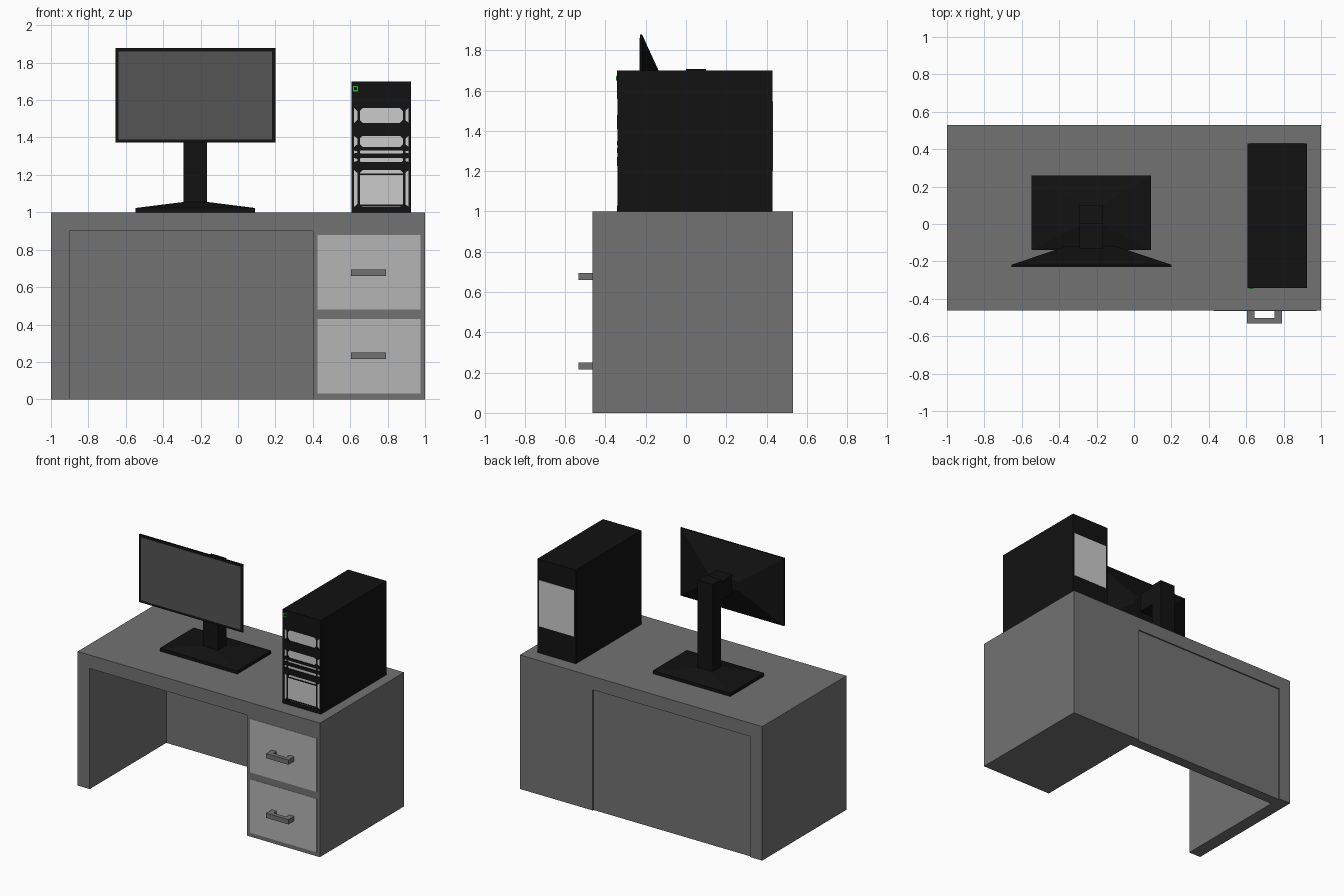
import bpy, bmesh

if "Cube" in bpy.data.objects:
    bpy.data.objects.remove(bpy.data.objects["Cube"])


def material(name, r, g, b):
    m = bpy.data.materials.new(name)
    m.diffuse_color = (r, g, b, 1)
    m.use_nodes = True
    m.node_tree.nodes["Principled BSDF"].inputs["Base Color"].default_value = m.diffuse_color
    return m


DESK = material("desk_grey", 0.17, 0.17, 0.17)
DRAWER = material("drawer_grey", 0.46, 0.46, 0.46)
BLACK = material("black", 0.006, 0.006, 0.006)
SCREEN = material("screen_grey", 0.09, 0.09, 0.09)
LIGHT = material("light_grey", 0.8, 0.8, 0.8)
GREEN = material("led_green", 0.0, 0.6, 0.03)


def loft(name, rings, mat):
    """Closed solid through rings that have equal point counts."""
    bm = bmesh.new()
    vs = [[bm.verts.new(p) for p in ring] for ring in rings]
    n = len(vs[0])
    for a, b in zip(vs, vs[1:]):
        for i in range(n):
            bm.faces.new((a[i], a[(i + 1) % n], b[(i + 1) % n], b[i]))
    bm.faces.new(vs[0])
    bm.faces.new(vs[-1])
    bmesh.ops.recalc_face_normals(bm, faces=bm.faces)
    me = bpy.data.meshes.new(name)
    bm.to_mesh(me)
    bm.free()
    me.materials.append(mat)
    ob = bpy.data.objects.new(name, me)
    bpy.context.collection.objects.link(ob)
    return ob


def rect(x0, x1, y0, y1):
    return [(x0, y0), (x1, y0), (x1, y1), (x0, y1)]


def prism_y(name, pts, y0, y1, mat):
    return loft(name, [[(x, y, z) for x, z in pts] for y in (y0, y1)], mat)


def prism_z(name, pts, z0, z1, mat):
    return loft(name, [[(x, y, z) for x, y in pts] for z in (z0, z1)], mat)


def box(name, x0, x1, y0, y1, z0, z1, mat):
    return prism_z(name, rect(x0, x1, y0, y1), z0, z1, mat)


# Desk: one arch-shaped profile with a knee space, plus inset back panel
F, B = -0.463, 0.53
prism_y("desk_body", [(-1, 0), (-1, 1), (1, 1), (1, 0), (0.4, 0),
                      (0.4, 0.9), (-0.9, 0.9), (-0.9, 0)], F, B, DESK)
box("desk_back_panel", -0.9, 0.4, 0.44, B - 0.01, 0, 0.9, DESK)

# Drawers with U-shaped handles
for label, z in (("lower", 0.03), ("upper", 0.48)):
    box(label + "_drawer_front", 0.425, 0.975, F - 0.002, F + 0.01, z, z + 0.4, DRAWER)
    u = [(0.605, F), (0.605, -0.533), (0.79, -0.533), (0.79, F),
         (0.75, F), (0.75, -0.503), (0.645, -0.503), (0.645, F)]
    hz = 0.215 if label == "lower" else 0.66
    prism_z(label + "_drawer_handle", u, hz, hz + 0.035, DESK)

# Monitor stand: tapered foot, column and arm
CX = -0.228
foot = [(rect(CX - 0.32, CX + 0.32, -0.14, 0.26), 1.0),
        (rect(CX - 0.32, CX + 0.32, -0.14, 0.26), 1.023),
        (rect(CX - 0.065, CX + 0.065, -0.01, 0.11), 1.055)]
loft("monitor_foot", [[(x, y, z) for x, y in r] for r, z in foot], BLACK)
box("monitor_column", CX - 0.063, CX + 0.063, 0, 0.1, 1.04, 1.706, BLACK)
box("monitor_arm", CX - 0.063, CX + 0.063, -0.13, 0.01, 1.55, 1.69, BLACK)

# Monitor housing with a pyramid-shaped back
CZ, HW, HH = 1.625, 0.428, 0.253
shell = [(HW, HH, -0.229), (HW, HH, -0.218), (0.13, 0.035, -0.118)]
loft("monitor_housing", [[(x, y, z) for x, z in rect(CX - w, CX + w, CZ - h, CZ + h)]
                         for w, h, y in shell], BLACK)
box("monitor_screen", CX - HW + 0.018, CX + HW - 0.018, -0.231, -0.225,
    CZ - HH + 0.018, CZ + HH - 0.018, SCREEN)

# Computer tower
TX0, TX1, TF = 0.608, 0.925, -0.336
TC = (TX0 + TX1) / 2
box("tower_case", TX0, TX1, TF, 0.43, 1.0, 1.7, BLACK)
box("tower_rear_panel", 0.622, 0.911, 0.42, 0.432, 1.2, 1.545, LIGHT)

# Front bays: light plates with cut corners and slivers on both sides
bays = [(1.478, 1.558, 0.016), (1.35, 1.408, 0.014), (1.315, 1.33, 0.004),
        (1.27, 1.29, 0.004), (1.03, 1.225, 0.014)]
for i, (z0, z1, c) in enumerate(bays):
    w = 0.115
    plate = [(TC - w + c, z0), (TC + w - c, z0), (TC + w, z0 + c), (TC + w, z1 - c),
             (TC + w - c, z1), (TC - w + c, z1), (TC - w, z1 - c), (TC - w, z0 + c)]
    prism_y(f"bay_plate_{i + 1}", plate, TF - 0.002, TF + 0.01, LIGHT)
    for side, s in (("left", -1), ("right", 1)):
        sliver = [(TC + s * 0.145, z0), (TC + s * 0.145, z1),
                  (TC + s * 0.128, z1 - c), (TC + s * 0.128, z0 + c)]
        prism_y(f"bay_{side}_sliver_{i + 1}", sliver, TF - 0.002, TF + 0.01, LIGHT)

# Raised black trim: cross bars between bays, edge posts, top cap
edges = [1.0] + [z for b in reversed(bays) for z in b[:2]] + [1.7]
for i in range(0, len(edges), 2):
    box(f"tower_cross_bar_{i // 2 + 1}", TX0, TX1, -0.343, TF + 0.01,
        edges[i], edges[i + 1], BLACK)
for side, s in (("left", -1), ("right", 1)):
    for part, a, b in (("outer", 0.147, 0.1585), ("inner", 0.115, 0.127)):
        x0, x1 = sorted((TC + s * a, TC + s * b))
        box(f"tower_{side}_{part}_post", x0, x1, -0.341, TF + 0.01, 1.0, 1.56, BLACK)
for i, z in enumerate((1.038, 1.203)):
    box(f"lower_bay_line_{i + 1}", TC - 0.115, TC + 0.115, -0.341, TF, z - 0.004, z + 0.004, BLACK)

# Power light: green outline around a dark button
box("power_light", 0.614, 0.642, -0.345, -0.335, 1.647, 1.675, GREEN)
box("power_button", 0.62, 0.636, -0.347, -0.335, 1.653, 1.669, BLACK)
